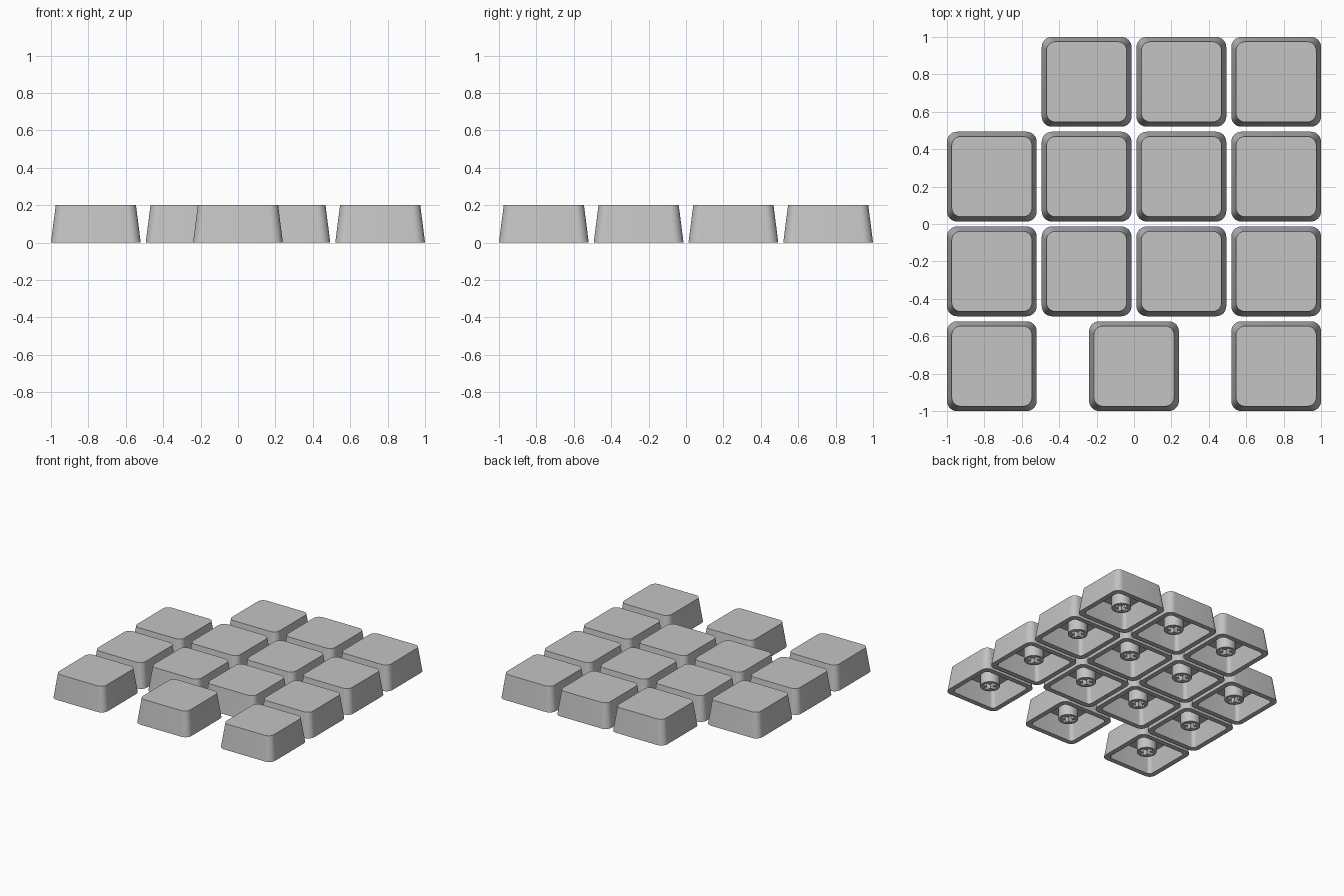
import bpy, bmesh, math

if "Cube" in bpy.data.objects:
    bpy.data.objects.remove(bpy.data.objects["Cube"])

PITCH, HEIGHT = 0.5067, 0.2

grey = bpy.data.materials.new("grey plastic")
grey.diffuse_color = (0.55, 0.55, 0.55, 1)
grey.use_nodes = True
grey.node_tree.nodes["Principled BSDF"].inputs["Base Color"].default_value = grey.diffuse_color


def rounded_square(half, radius, steps=8):
    """Outline of a square with rounded corners, counter-clockwise."""
    c = half - radius
    pts = []
    for k, (sx, sy) in enumerate([(1, 1), (-1, 1), (-1, -1), (1, -1)]):
        for i in range(steps + 1):
            a = math.pi / 2 * (k + i / steps)
            pts.append((sx * c + radius * math.cos(a), sy * c + radius * math.sin(a)))
    return pts


def to_mesh(bm, name):
    bmesh.ops.recalc_face_normals(bm, faces=bm.faces)
    mesh = bpy.data.meshes.new(name)
    bm.to_mesh(mesh)
    bm.free()
    mesh.materials.append(grey)
    return mesh


def shell_mesh():
    """Tapered hollow cap: outer top, outer rim, inner rim, ceiling."""
    bm = bmesh.new()
    rings = [(0.2145, 0.048, HEIGHT), (0.24, 0.054, 0),
             (0.2, 0.03, 0), (0.18, 0.027, 0.16)]
    loops = [[bm.verts.new((x, y, z)) for x, y in rounded_square(h, r)]
             for h, r, z in rings]
    for a, b in zip(loops, loops[1:]):
        n = len(a)
        for i in range(n):
            j = (i + 1) % n
            bm.faces.new((a[i], a[j], b[j], b[i]))
    bm.faces.new(loops[0])
    bm.faces.new(loops[-1])
    return to_mesh(bm, "keycap")


def stem_mesh(radius=0.073, arm=0.054, slot=0.017, bottom=0.03, top=0.161):
    """Round post with a cross-shaped socket."""
    bm = bmesh.new()
    circle = [(radius * math.cos(i * math.pi / 16), radius * math.sin(i * math.pi / 16))
              for i in range(32)]
    cross = []
    x, y = 1, 0
    for _ in range(4):  # three corners per arm, turned a quarter each time
        for u, v in [(arm, -slot), (arm, slot), (slot, slot)]:
            cross.append((u * x - v * y, u * y + v * x))
        x, y = -y, x
    edges = []
    for outline in (circle, cross):
        vs = [bm.verts.new((px, py, bottom)) for px, py in outline]
        edges += [bm.edges.new((vs[i - 1], vs[i])) for i in range(len(vs))]
    bmesh.ops.triangle_fill(bm, edges=edges, use_beauty=True)
    ext = bmesh.ops.extrude_face_region(bm, geom=bm.faces[:], use_keep_orig=True)
    moved = [g for g in ext["geom"] if isinstance(g, bmesh.types.BMVert)]
    bmesh.ops.translate(bm, verts=moved, vec=(0, 0, top - bottom))
    return to_mesh(bm, "stem")


cap, stem = shell_mesh(), stem_mesh()

# Key columns for each row, back to front
rows = [(1.5, (-0.5, 0.5, 1.5)),
        (0.5, (-1.5, -0.5, 0.5, 1.5)),
        (-0.5, (-1.5, -0.5, 0.5, 1.5)),
        (-1.5, (-1.5, 0, 1.5))]
objects = []
for row, cols in rows:
    for col in cols:
        for name, mesh in (("keycap", cap), ("stem", stem)):
            ob = bpy.data.objects.new(name, mesh)
            ob.location = (col * PITCH, row * PITCH, 0)
            bpy.context.collection.objects.link(ob)
            objects.append(ob)

# Smooth corners, sharp edges (meshes are shared by all keys)
for ob in objects[:2]:
    ob.select_set(True)
bpy.context.view_layer.objects.active = objects[0]
bpy.ops.object.shade_smooth_by_angle(angle=math.radians(30))
